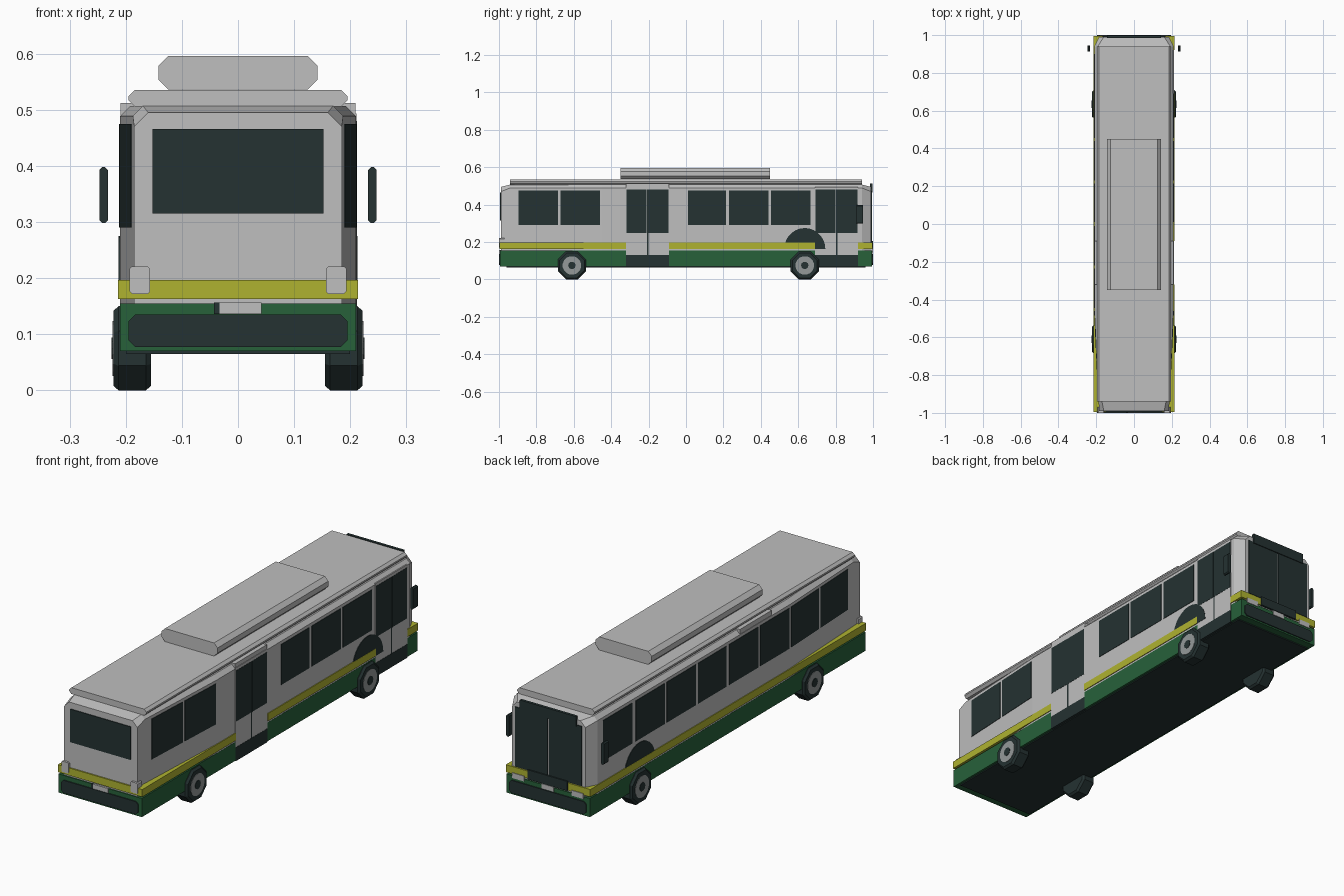
import bpy, bmesh, math
from mathutils import Matrix, Vector

if "Cube" in bpy.data.objects:
    bpy.data.objects.remove(bpy.data.objects["Cube"])


def material(name, rgb):
    m = bpy.data.materials.new(name)
    m.use_nodes = True
    m.diffuse_color = (*rgb, 1)
    m.node_tree.nodes["Principled BSDF"].inputs["Base Color"].default_value = (*rgb, 1)
    return m


GRAY = material("light gray", (0.52, 0.52, 0.52))
DARK = material("dark teal", (0.018, 0.032, 0.032))
GREEN = material("green", (0.02, 0.12, 0.042))
YELLOW = material("yellow green", (0.43, 0.45, 0.03))
RIM = material("rim gray", (0.3, 0.32, 0.32))


def finish(name, bm, mat):
    bmesh.ops.recalc_face_normals(bm, faces=bm.faces)
    mesh = bpy.data.meshes.new(name)
    bm.to_mesh(mesh)
    bm.free()
    mesh.materials.append(mat)
    ob = bpy.data.objects.new(name, mesh)
    bpy.context.collection.objects.link(ob)
    return ob


def loft(name, rings, mat):
    """Join rings of points into a closed solid."""
    bm = bmesh.new()
    loops = [[bm.verts.new(p) for p in ring] for ring in rings]
    n = len(loops[0])
    for a, b in zip(loops, loops[1:]):
        for i in range(n):
            j = (i + 1) % n
            bm.faces.new((a[i], a[j], b[j], b[i]))
    bm.faces.new(loops[0])
    bm.faces.new(loops[-1])
    return finish(name, bm, mat)


def box(name, x, y, z, mat):
    return loft(name, [[(x[0], v, z[0]), (x[1], v, z[0]), (x[1], v, z[1]), (x[0], v, z[1])]
                       for v in y], mat)


def chamfered(name, x, y, z, c, mat):
    """Bar along y with chamfered corners in cross-section."""
    (x0, x1), (z0, z1) = x, z
    section = [(x0 + c, z0), (x1 - c, z0), (x1, z0 + c), (x1, z1 - c),
               (x1 - c, z1), (x0 + c, z1), (x0, z1 - c), (x0, z0 + c)]
    return loft(name, [[(a, v, b) for a, b in section] for v in y], mat)


def disc(name, x0, x1, y, z, r, sides, mat, bevel=0.0):
    """Cylinder along x with its flat side down."""
    rings = []
    steps = [(x0, r - bevel), (x0 + bevel, r), (x1 - bevel, r), (x1, r - bevel)] if bevel else [(x0, r), (x1, r)]
    for x, rad in steps:
        turn = [2 * math.pi * (i + 0.5) / sides for i in range(sides)]
        rings.append([(x, y + rad * math.sin(a), z + rad * math.cos(a)) for a in turn])
    return loft(name, rings, mat)


TAPER, WALL, TAIL = -0.45, 0.21, 0.185


def wall_x(y):
    """Half width of the body, which narrows toward the tail."""
    return WALL if y > TAPER else WALL - (WALL - TAIL) * (TAPER - y) / (0.99 + TAPER)


def side_plate(name, s, y, z, mat, out=0.002):
    rings = []
    for v in y:
        a, b = s * (wall_x(v) - 0.004), s * (wall_x(v) + out)
        rings.append([(a, v, z[0]), (b, v, z[0]), (b, v, z[1]), (a, v, z[1])])
    return loft(name, rings, mat)


# Body shell
rings = []
for y, w, h, c in [(-0.99, TAIL, 0.495, 0.025), (-0.94, wall_x(-0.94), 0.507, 0.018),
                   (TAPER, WALL, 0.507, 0.018), (0.94, WALL, 0.507, 0.018), (0.99, TAIL, 0.495, 0.025)]:
    rings.append([(-w, y, 0.1), (w, y, 0.1), (w, y, h - c), (w - c, y, h), (c - w, y, h), (-w, y, h - c)])
loft("body", rings, GRAY)

# Lower skirt, floor and roof
box("skirt", (-0.2107, 0.2107), (-0.995, 0.995), (0.07, 0.155), GREEN)
box("floor", (-0.2, 0.2), (-0.96, 0.96), (0.065, 0.072), DARK)
chamfered("roof_plate", (-0.195, 0.195), (-0.94, 0.94), (0.506, 0.535), 0.011, GRAY)
chamfered("roof_unit", (-0.142, 0.142), (-0.35, 0.45), (0.536, 0.596), 0.018, GRAY)

# Belt stripe, broken at the doors
DOORS = [(-0.32, -0.09), (0.69, 0.92)]
BELT = (0.163, 0.197)
for y in [(-0.995, -0.32), (-0.09, 0.69), (0.92, 0.995)]:
    box("right_stripe", (0.17, 0.2135), y, BELT, YELLOW)
box("left_stripe", (-0.2135, -0.17), (-0.995, 0.995), BELT, YELLOW)
for s, name in [(-1, "rear_stripe"), (1, "front_stripe")]:
    box(name, (-0.213, 0.213), sorted((s * 0.96, s * 0.996)), BELT, YELLOW)

# Side windows
PANES = [(-0.895, -0.685), (-0.67, -0.46), (0.01, 0.215), (0.23, 0.44), (0.455, 0.665)]
LEFT_ONLY = [(-0.445, -0.235), (-0.22, -0.01), (0.69, 0.9)]
for y in PANES + LEFT_ONLY:
    side_plate("left_window", -1, y, (0.29, 0.475), DARK)
for y in PANES:
    side_plate("right_window", 1, y, (0.29, 0.475), DARK)

# Doors
for a, b in DOORS:
    mid = (a + b) / 2
    box("door_panel", (0.19, 0.2115), (a, b), (0.125, 0.493), GRAY)
    box("door_step", (0.19, 0.2125), (a, b), (0.068, 0.13), DARK)
    box("door_seam", (0.2, 0.2118), (mid - 0.004, mid + 0.004), (0.13, 0.48), DARK)
    for y in [(a + 0.003, mid - 0.005), (mid + 0.005, b - 0.003)]:
        box("door_glass", (0.2, 0.2125), y, (0.248, 0.48), DARK)
box("left_roof_trim", (-0.209, -0.18), (-0.32, -0.09), (0.488, 0.512), GRAY)
box("right_roof_trim", (0.18, 0.209), (-0.32, -0.09), (0.488, 0.512), GRAY)

for s, side in [(-1, "left"), (1, "right")]:
    # Front wheel arch
    arc = [math.pi * i / 14 for i in range(15)]
    loft(side + "_arch", [[(s * x, 0.635 + 0.11 * math.cos(t), 0.163 + 0.112 * math.sin(t)) for t in arc]
                          for x in (0.2, 0.2128)], DARK)
    # Wheels
    for y, end in [(-0.61, "rear"), (0.635, "front")]:
        tag = f"{side}_{end}_"
        disc(tag + "tyre", *sorted((s * 0.155, s * 0.222)), y, 0.075, 0.0812, 8, DARK, 0.009)
        disc(tag + "rim", *sorted((s * 0.2, s * 0.2235)), y, 0.075, 0.05, 16, RIM)
        disc(tag + "hub", *sorted((s * 0.2, s * 0.2255)), y, 0.075, 0.02, 10, DARK)
    # Mirrors
    chamfered(side + "_mirror", sorted((s * 0.232, s * 0.247)), (0.912, 0.945), (0.298, 0.398), 0.005, DARK)
    # Lamps
    lamp = sorted((s * 0.157, s * 0.193))
    chamfered(side + "_rear_lamp", lamp, (-1.0, -0.97), (0.172, 0.221), 0.004, GRAY)
    box(side + "_headlamp", sorted((s * 0.12, s * 0.18)), (0.97, 0.999), (0.146, 0.17), GRAY)
    # Windscreen halves
    box(side + "_windscreen", sorted((s * 0.003, s * 0.168)), (0.98, 0.994), (0.2, 0.472), DARK)

# Tail
box("rear_window", (-0.152, 0.152), (-0.994, -0.98), (0.315, 0.466), DARK)
chamfered("rear_bumper", (-0.195, 0.195), (-1.0, -0.98), (0.077, 0.135), 0.012, DARK)
box("rear_plate", (-0.033, 0.042), (-0.999, -0.98), (0.136, 0.157), GRAY)
box("rear_plate_lamp", (-0.043, -0.033), (-0.999, -0.98), (0.136, 0.157), DARK)

# Nose
box("destination_panel", (-0.142, 0.142), (0.985, 0.998), (0.465, 0.512), DARK)
chamfered("front_bumper", (-0.195, 0.195), (0.98, 1.0), (0.077, 0.135), 0.012, DARK)
box("front_rack", (-0.1, 0.1), (0.98, 1.0), (0.162, 0.205), DARK)
box("front_plate", (-0.03, 0.03), (0.98, 0.999), (0.138, 0.16), GRAY)
